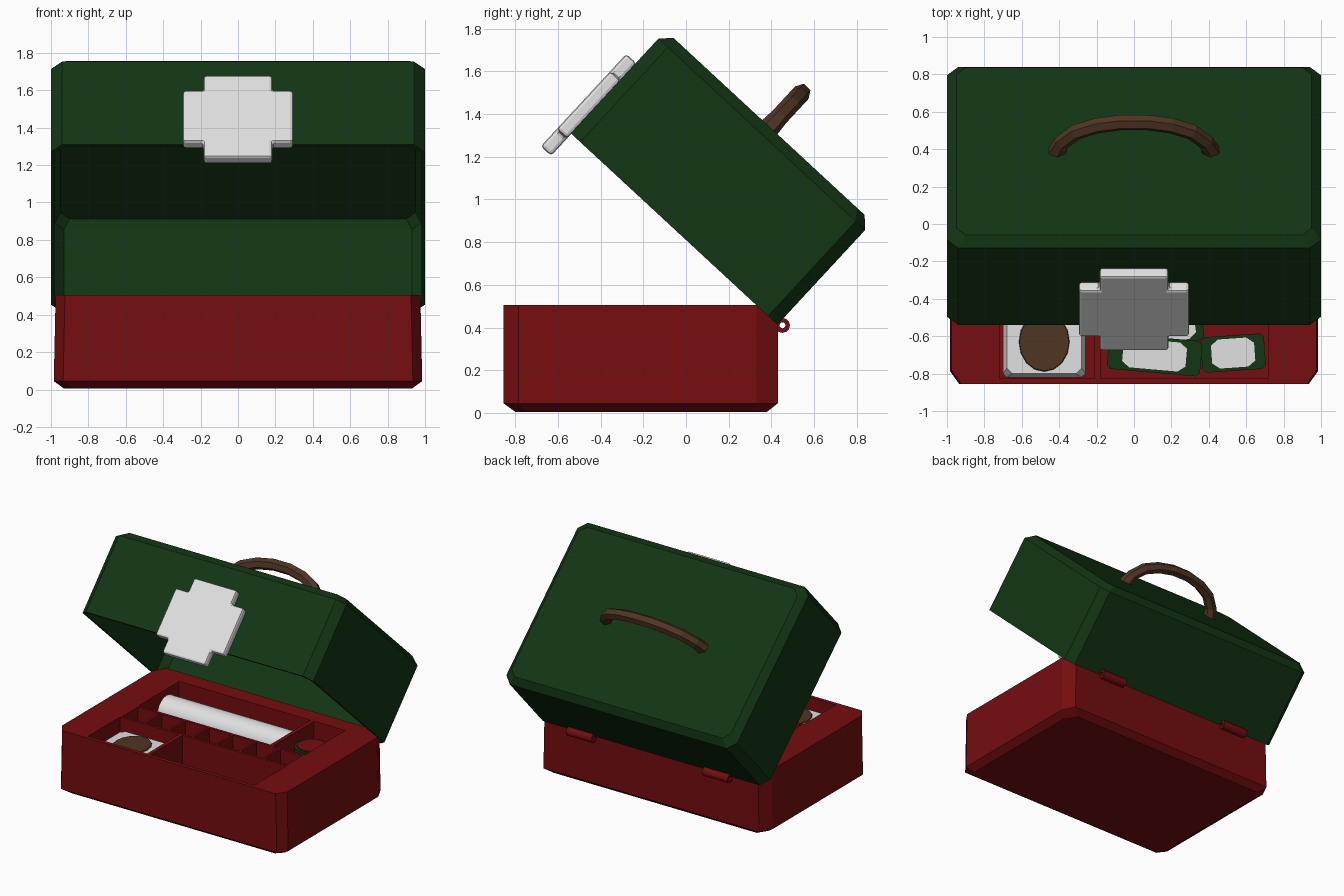
import bpy, bmesh, math
from mathutils import Matrix, Vector

if "Cube" in bpy.data.objects:
    bpy.data.objects.remove(bpy.data.objects["Cube"])


def material(name, rgb):
    m = bpy.data.materials.new(name)
    m.diffuse_color = (*rgb, 1)
    m.use_nodes = True
    m.node_tree.nodes["Principled BSDF"].inputs["Base Color"].default_value = m.diffuse_color
    return m


GREEN = material("dark_green", (0.006, 0.036, 0.007))
RED = material("deep_red", (0.18, 0.004, 0.005))
WHITE = material("off_white", (0.75, 0.75, 0.75))
BROWN = material("leather_brown", (0.08, 0.036, 0.017))


def finish(bm, name, mat, matrix=None):
    bmesh.ops.recalc_face_normals(bm, faces=bm.faces[:])
    me = bpy.data.meshes.new(name)
    bm.to_mesh(me)
    bm.free()
    me.materials.append(mat)
    ob = bpy.data.objects.new(name, me)
    bpy.context.collection.objects.link(ob)
    if matrix:
        ob.matrix_world = matrix
    return ob


def loft(name, mat, rings, closed=False, matrix=None):
    """Skin a list of equal-length point rings, capped unless closed."""
    bm = bmesh.new()
    vs = [[bm.verts.new(p) for p in r] for r in rings]
    n = len(vs[0])
    for a, b in zip(vs, vs[1:] + (vs[:1] if closed else [])):
        for i in range(n):
            j = (i + 1) % n
            bm.faces.new((a[i], a[j], b[j], b[i]))
    if not closed:
        bm.faces.new(vs[0])
        bm.faces.new(vs[-1])
    return finish(bm, name, mat, matrix)


def rect(x0, x1, y0, y1, z, cx, cf, cb):
    """Rectangle with cut corners: cx along x, cf / cb along y at front / back."""
    return [(x0 + cx, y0, z), (x1 - cx, y0, z), (x1, y0 + cf, z), (x1, y1 - cb, z),
            (x1 - cx, y1, z), (x0 + cx, y1, z), (x0, y1 - cb, z), (x0, y0 + cf, z)]


def circle(r, n, fn):
    return [fn(r * math.cos(2 * math.pi * i / n), r * math.sin(2 * math.pi * i / n))
            for i in range(n)]


def bevel(ob, width, segments=1):
    m = ob.modifiers.new("bevel", "BEVEL")
    m.width, m.segments, m.limit_method = width, segments, "ANGLE"


# Lower box: solid with cut corners and a chamfered bottom
base = loft("base_box", RED, [
    rect(-.93, .93, -.80, .38, 0.005, .05, .05, .08),
    rect(-.985, .985, -.855, .43, .045, .05, .07, .10),
    rect(-.975, .975, -.855, .43, .505, .05, .07, .10)])

# Compartments cut into the box
cells = [(-.72, -.21, -.825, -.43), (-.18, .72, -.825, -.43),
         (-.72, .42, -.20, .30), (.45, .72, -.20, .30)]
step = 1.44 / 7
cells += [(-.72 + i * step + .008, -.72 + (i + 1) * step - .008, -.41, -.22) for i in range(7)]
bm = bmesh.new()
for x0, x1, y0, y1 in cells:
    bmesh.ops.create_cube(bm, size=1, matrix=Matrix.Translation(
        ((x0 + x1) / 2, (y0 + y1) / 2, .38)) @ Matrix.Diagonal((x1 - x0, y1 - y0, .6, 1)))
cutter = finish(bm, "compartment_cutter", RED)
cutter.hide_render = True
mod = base.modifiers.new("compartments", "BOOLEAN")
mod.object, mod.operation, mod.solver = cutter, "DIFFERENCE", "EXACT"
bpy.context.view_layer.update()
base.data = bpy.data.meshes.new_from_object(
    base.evaluated_get(bpy.context.evaluated_depsgraph_get()))
base.modifiers.clear()
bpy.data.objects.remove(cutter)

# Open lid: hollow shell, tilted back around the hinge line
TILT = Matrix.Translation((0, -.54, 1.31)) @ Matrix.Rotation(math.radians(-42.8), 4, "X")
L, H = 1.32, .655
lid = loft("lid", GREEN, [
    rect(-.95, .95, .05, L - .05, H - .02, .05, .05, .05),
    rect(-.98, .98, .02, L - .02, H - .07, .05, .05, .05),
    rect(-.98, .98, .02, L - .02, 0, .05, .05, .05),
    rect(-1, 1, 0, L, 0, .06, .06, .06),
    rect(-1, 1, 0, L, H - .05, .06, .06, .06),
    rect(-.95, .95, .05, L - .05, H, .05, .05, .05)], matrix=TILT)

# Cross plate on the lid front, hanging below the rim
a, b, mid = .185, .295, .155
outline = [(-a, -b), (a, -b), (a, -a), (b, -a), (b, a), (a, a),
           (a, b), (-a, b), (-a, a), (-b, a), (-b, -a), (-a, -a)]
cross = loft("cross_latch", WHITE,
             [[(x, u, mid + z) for x, z in outline] for u in (.004, -.062)], matrix=TILT)
bevel(cross, .016, 2)

# Carry handle: faceted arc on the lid top
half = [(.415, .64), (.385, .72), (.31, .80), (.2, .85), (.07, .875)]
path = [Vector((-x, .665, z)) for x, z in half] + [Vector((x, .665, z)) for x, z in half[::-1]]
rings = []
for i, p in enumerate(path):
    t = (path[min(i + 1, len(path) - 1)] - path[max(i - 1, 0)]).normalized()
    side = Vector((0, 1, 0))
    up = t.cross(side)
    r = .05 if i in (0, len(path) - 1) else .043
    rings.append(circle(r, 6, lambda c, s: p + side * c + up * s))
loft("handle", BROWN, rings, matrix=TILT)

# Hinge tubes at the back
for n, cx in (("left", -.59), ("right", .59)):
    loft("hinge_" + n, RED, [
        circle(r, 12, lambda c, s: (cx + dx, .452 + c, .41 + s))
        for r, dx in ((.035, -.11), (.035, .11), (.014, .11), (.014, -.11))], closed=True)

# Long bandage roll in the rear compartment
roll = loft("bandage_roll", WHITE, [
    circle(.115, 20, lambda c, s: (x, .10 + c, .365 + s)) for x in (-.69, .39)])

# Small round tin in the rear right compartment
tin = loft("round_tin", GREEN, [
    circle(.125, 20, lambda c, s: (.585 + c, .08 + s, z)) for z in (.08, .43)])
loft("tin_lid", RED, [
    circle(.105, 20, lambda c, s: (.585 + c, .08 + s, z)) for z in (.43, .438)])

# Padded jar with a brown top in the front left compartment
jar = loft("gauze_pad", WHITE, [
    rect(-.70, -.26, -.82, -.44, .08, .02, .02, .02),
    rect(-.70, -.26, -.82, -.44, .36, .02, .02, .02),
    rect(-.68, -.28, -.80, -.46, .42, .03, .03, .03)])
loft("gauze_top", BROWN, [
    circle(r, 16, lambda c, s: (-.48 + c * .85, -.63 + s, z))
    for r, z in ((.16, .419), (.155, .428))])

# Flat green packets with white labels in the front right compartment
for i, (x, y, z, w, d, ang) in enumerate([(.11, -.70, .16, .50, .19, -5),
                                          (.53, -.69, .12, .34, .19, 4),
                                          (.24, -.56, .10, .26, .15, 8)]):
    M = Matrix.Translation((x, y, z)) @ Matrix.Rotation(math.radians(ang), 4, "Z")
    loft(f"packet_{i + 1}", GREEN, [
        rect(-w / 2, w / 2, -d / 2, d / 2, h, .02, .02, .02) for h in (-.03, .03)], matrix=M)
    w2, d2 = w * .68, d * .82
    loft(f"packet_label_{i + 1}", WHITE, [
        rect(-w2 / 2, w2 / 2, -d2 / 2, d2 / 2, h, .04, .03, .03) for h in (.03, .036)], matrix=M)

# Smooth the round wall faces, keeping the rims sharp
for ob in (roll, tin):
    bpy.ops.object.select_all(action="DESELECT")
    ob.select_set(True)
    bpy.context.view_layer.objects.active = ob
    bpy.ops.object.shade_smooth_by_angle(angle=math.radians(35))
